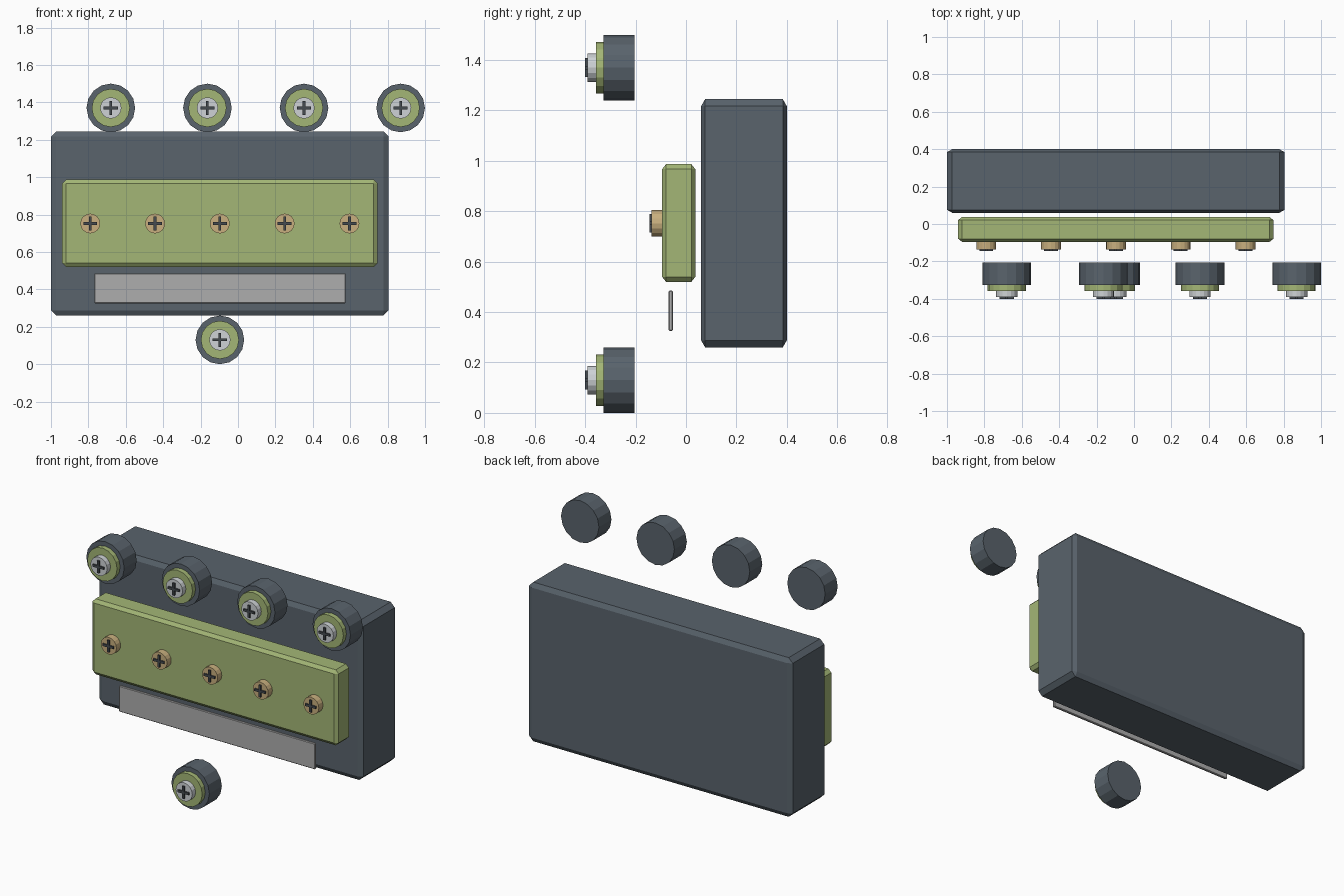
import bpy, bmesh
from math import radians
from mathutils import Matrix, Vector

if "Cube" in bpy.data.objects:
    bpy.data.objects.remove(bpy.data.objects["Cube"])


def material(name, r, g, b):
    m = bpy.data.materials.new(name)
    m.diffuse_color = (r, g, b, 1)
    m.use_nodes = True
    m.node_tree.nodes["Principled BSDF"].inputs["Base Color"].default_value = m.diffuse_color
    return m


SLATE = material("slate", 0.10, 0.125, 0.15)
GREEN = material("green", 0.37, 0.47, 0.18)
BRASS = material("brass", 0.58, 0.43, 0.21)
STEEL = material("pale_steel", 0.62, 0.65, 0.67)
DARK = material("dark_recess", 0.06, 0.07, 0.08)
PLATE = material("plate_grey", 0.42, 0.42, 0.42)


def finish(name, bm, mat):
    me = bpy.data.meshes.new(name)
    bm.to_mesh(me)
    bm.free()
    me.materials.append(mat)
    ob = bpy.data.objects.new(name, me)
    bpy.context.collection.objects.link(ob)
    return ob


def block(name, x, y, z, mat, chamfer, squash=1.0):
    """Chamfered box from (min, max) ranges; squash thins the chamfer in y."""
    bm = bmesh.new()
    bmesh.ops.create_cube(bm, size=1)
    size = Vector((x[1] - x[0], (y[1] - y[0]) / squash, z[1] - z[0]))
    bmesh.ops.scale(bm, vec=size, verts=bm.verts)
    bmesh.ops.bevel(bm, geom=bm.edges[:], offset=chamfer, segments=1,
                    profile=0.5, affect='EDGES')
    bmesh.ops.scale(bm, vec=(1, squash, 1), verts=bm.verts)
    centre = Vector((sum(x) / 2, sum(y) / 2, sum(z) / 2))
    bmesh.ops.translate(bm, vec=centre, verts=bm.verts)
    return finish(name, bm, mat)


def disc(name, x, z, radius, y0, y1, mat):
    """Cylinder whose axis runs along y."""
    bm = bmesh.new()
    mtx = Matrix.Translation((x, (y0 + y1) / 2, z)) @ Matrix.Rotation(radians(90), 4, 'X')
    bmesh.ops.create_cone(bm, cap_ends=True, segments=16, radius1=radius,
                          radius2=radius, depth=y1 - y0, matrix=mtx)
    return finish(name, bm, mat)


def cross(name, x, z, half, y0, y1):
    """Raised cross mark on a screw head, one extruded outline."""
    w = 0.007
    bm = bmesh.new()
    corner = [(half, -w), (half, w), (w, w)]
    pts = []
    for k in range(4):
        for a, b in corner:
            for _ in range(k):
                a, b = -b, a
            pts.append((a, b))
    face = bm.faces.new([bm.verts.new((x + a, y0, z + b)) for a, b in pts])
    ext = bmesh.ops.extrude_face_region(bm, geom=[face])
    moved = [v for v in ext["geom"] if isinstance(v, bmesh.types.BMVert)]
    bmesh.ops.translate(bm, vec=(0, y1 - y0, 0), verts=moved)
    if face.is_valid and len(bm.faces) == 13:
        bm.faces.new([v for v in face.verts][::-1])
    bmesh.ops.recalc_face_normals(bm, faces=bm.faces)
    return finish(name, bm, DARK)


# Main body, terminal bar and label plate
block("housing", (-1.0, 0.805), (0.06, 0.40), (0.26, 1.245), SLATE, 0.028, 0.57)
block("terminal_bar", (-0.94, 0.745), (-0.095, 0.037), (0.52, 0.987), GREEN, 0.02, 0.8)
block("label_plate", (-0.768, 0.575), (-0.069, -0.052), (0.325, 0.486), PLATE, 0.004)

# Row of brass screws on the bar
for i in range(5):
    x = -0.79 + i * 0.3465
    disc(f"bar_screw_{i + 1}", x, 0.752, 0.053, -0.136, -0.095, BRASS)
    cross(f"bar_screw_slot_{i + 1}", x, 0.752, 0.037, -0.145, -0.134)

# Cable entries: four above, one below
entries = [(-0.68 + i * 0.5165, 1.37) for i in range(4)] + [(-0.097, 0.13)]
for i, (x, z) in enumerate(entries, 1):
    disc(f"entry_collar_{i}", x, z, 0.13, -0.327, -0.205, SLATE)
    disc(f"entry_ring_{i}", x, z, 0.102, -0.357, -0.327, GREEN)
    disc(f"entry_screw_{i}", x, z, 0.057, -0.390, -0.357, STEEL)
    cross(f"entry_screw_slot_{i}", x, z, 0.038, -0.40, -0.388)
